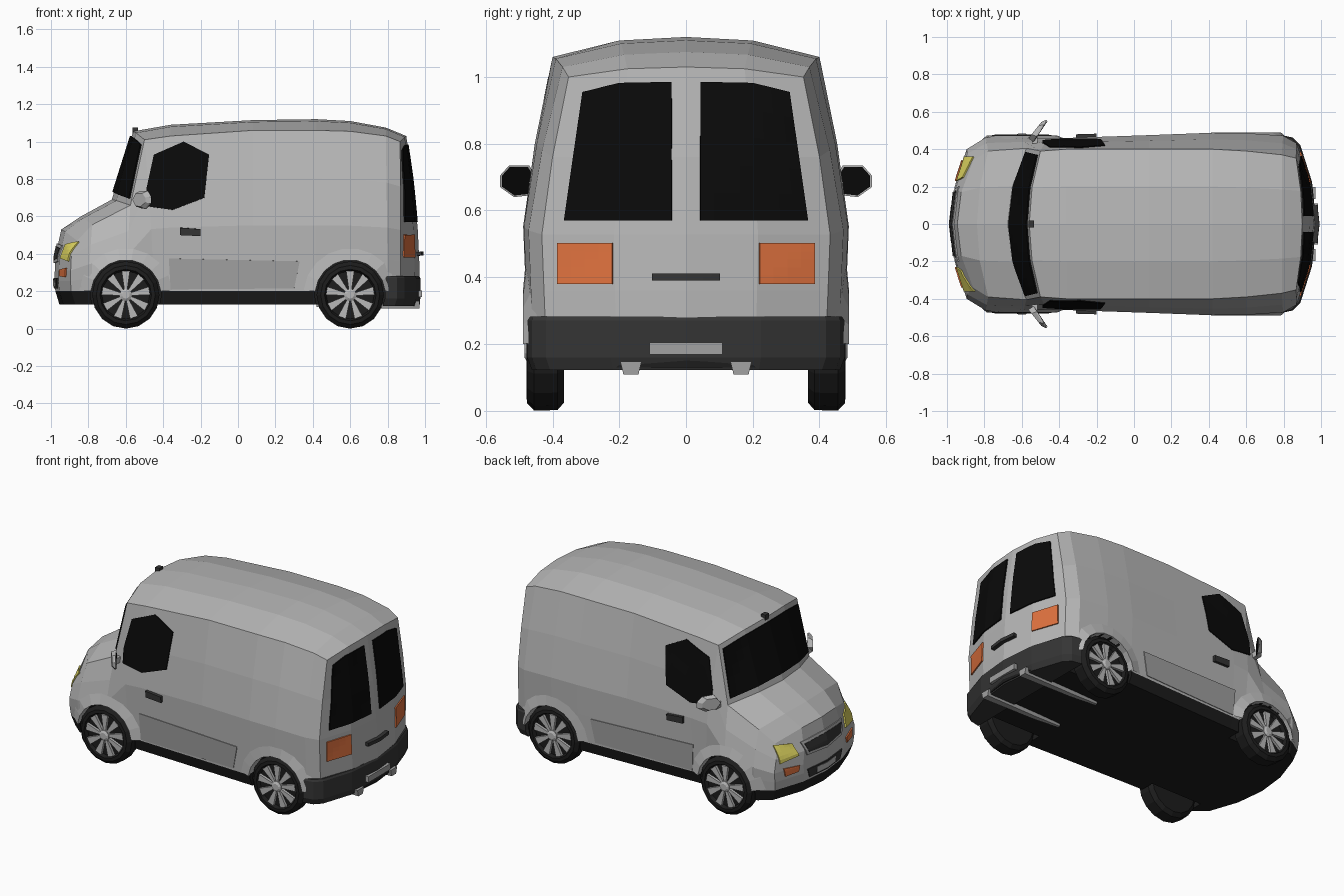
import bpy, bmesh, math
from mathutils import Vector
from mathutils.bvhtree import BVHTree

if "Cube" in bpy.data.objects:
    bpy.data.objects.remove(bpy.data.objects["Cube"])

MATS = {}
COL = dict(dark=(.012, .012, .012), trim=(.035, .035, .035), glass=(.003, .003, .003), grey=(.48, .48, .48),
           yellow=(.75, .68, .12), orange=(.75, .17, .05), panel=(.36, .36, .36))


def mat(key):
    if key not in MATS:
        MATS[key] = bpy.data.materials.new(key)
        MATS[key].diffuse_color = (*COL[key], 1)
    return MATS[key]


def make(name, bm, key="grey"):
    bmesh.ops.recalc_face_normals(bm, faces=bm.faces)
    me = bpy.data.meshes.new(name)
    bm.to_mesh(me)
    bm.free()
    ob = bpy.data.objects.new(name, me)
    bpy.context.collection.objects.link(ob)
    me.materials.append(mat(key))
    return ob


def loft(bm, rings, close=True, caps=True):
    vs = [[bm.verts.new(p) for p in r] for r in rings]
    n = len(vs[0])
    for a, b in zip(vs, vs[1:]):
        for i in range(n if close else n - 1):
            j = (i + 1) % n
            bm.faces.new((a[i], a[j], b[j], b[i]))
    if caps:
        bm.faces.new(vs[0])
        bm.faces.new(vs[-1])


def box(name, lo, hi, key="grey"):
    r = lambda z: [(lo[0], lo[1], z), (hi[0], lo[1], z), (hi[0], hi[1], z), (lo[0], hi[1], z)]
    bm = bmesh.new()
    loft(bm, [r(lo[2]), r(hi[2])])
    return make(name, bm, key)


def lathe(bm, x, z, s, profile, n=16):
    rings = [[(x + r * math.sin(2 * math.pi * i / n), s * y, z - r * math.cos(2 * math.pi * i / n))
              for i in range(n)] for r, y in profile]
    loft(bm, rings)


# Body shell: stations are x low, x top, bow, half width, roof half width, edge z, centre z
STATIONS = [(-.905, -.86, -.085, .40, .34, .47, .53), (-.80, -.78, -.06, .462, .39, .555, .60),
            (-.60, -.575, -.10, .462, .405, .66, .69), (-.45, -.50, -.06, .458, .39, 1.01, 1.055),
            (-.36, -.36, 0, .460, .40, 1.03, 1.09), (.08, .08, 0, .475, .40, 1.06, 1.115),
            (.42, .42, 0, .488, .40, 1.06, 1.12), (.60, .60, 0, .486, .39, 1.055, 1.11),
            (.80, .79, 0, .472, .37, 1.03, 1.075), (.87, .867, .102, .432, .352, 1.0, 1.03)]
FR = (-1, -.5, 0, .5, 1)


def grid(st):
    """Six rows of five points: a full section through the body."""
    xl, xt, bow, w, we, ze, zc = st
    zs = [.13, .2] + [.2 + f * (ze - .2) for f in (.2, .41, .70)] + [ze]
    ys = [.93 * w, .97 * w, .985 * w, w, .6 * w + .4 * we, we]
    rows = []
    for k, (z, y) in enumerate(zip(zs, ys)):
        t = (z - .13) / (ze - .13)
        x = xl + (xt - xl) * t ** 1.6
        if xl < -.9:
            x += (.035, .01, 0, -.006, -.015, 0)[k]     # rounded nose
        b = bow * (1 - .68 * t ** 2.5) if bow > 0 else bow
        rows.append([(x + b * (1 - f * f), f * y,
                      z + ((zc - ze) * (1 - abs(f) ** 2.5) if k == 5 else 0)) for f in FR])
    return rows


def ring(g):
    return g[0] + [r[4] for r in g[1:5]] + g[5][::-1] + [r[0] for r in g[4:0:-1]]


bm = bmesh.new()
grids = [grid(s) for s in STATIONS]
loft(bm, [ring(g) for g in grids], caps=False)
for g in (grids[0], grids[-1]):
    loft(bm, g, close=False, caps=False)
bmesh.ops.remove_doubles(bm, verts=bm.verts, dist=1e-4)
for f in bm.faces:
    f.material_index = 1 if max(v.co.z for v in f.verts) < .21 else 0
bmesh.ops.recalc_face_normals(bm, faces=bm.faces)
BODY = BVHTree.FromBMesh(bm)
body = make("van_body", bm)
body.data.materials.append(mat("dark"))


def hit(axis, s, u, v, off):
    """Project a 2D point onto the body from the side or from an end."""
    o, d = ((u, 2 * s, v), (0, -s, 0)) if axis == "side" else ((2 * s, u, v), (-s, 0, 0))
    return BODY.ray_cast(Vector(o), Vector(d))[0] - Vector(d) * off


def patch(name, axis, s, low, up, key="grey", off=.006, n=4, thick=.008, flip=1):
    """Thin panel hugging the body between a lower and an upper outline."""
    def dense(c):
        return [Vector(a).lerp(Vector(b), i / n) for a, b in zip(c, c[1:]) for i in range(n)] + [Vector(c[-1])]
    pairs = list(zip(dense(low), dense(up)))
    bm = bmesh.new()
    loft(bm, [[hit(axis, s, flip * p[0], p[1], off) for p in (a.lerp(b, j / 5) for a, b in pairs)]
              for j in range(6)], close=False, caps=False)
    bmesh.ops.remove_doubles(bm, verts=bm.verts, dist=1e-5)
    ob = make(name, bm, key)
    m = ob.modifiers.new("thickness", "SOLIDIFY")
    m.thickness, m.offset = thick, 0
    return ob


# Wheel arch cutter
bm = bmesh.new()
for x in (-.6, .6):
    for s in (1, -1):
        lathe(bm, x, .18, s, [(.19, .34), (.19, .62)])
for f in bm.faces:
    f.material_index = 1
cutter = make("arch_cutter", bm)
cutter.data.materials.append(mat("dark"))
cutter.hide_render = True
cutter.display_type = "WIRE"
m = body.modifiers.new("arches", "BOOLEAN")
m.operation, m.object, m.solver = "DIFFERENCE", cutter, "EXACT"

for s, side in ((1, "left"), (-1, "right")):
    for x, end, lip in ((-.6, "front", .474), (.6, "rear", .488)):
        tag = f"{end}_{side}"
        # Tyre, hub and spokes
        bm = bmesh.new()
        lathe(bm, x, .18, s, [(.12, .365), (.155, .365), (.178, .385), (.18, .455), (.158, .476),
                              (.138, .478), (.128, .456)])
        make("tyre_" + tag, bm, "dark")
        bm = bmesh.new()
        lathe(bm, x, .18, s, [(.034, .453), (.034, .476), (.02, .484)], 10)
        for i in range(9):
            a = 2 * math.pi * i / 9
            rad, tan = Vector((math.sin(a), 0, math.cos(a))), Vector((math.cos(a), 0, -math.sin(a)))
            quad = [rad * r + tan * t for r, t in ((.03, -.008), (.03, .008), (.128, .022), (.128, -.022))]
            loft(bm, [[Vector((x, s * y, .18)) + p for p in quad] for y in (.453, .472)])
        make("rim_" + tag, bm)
        # Flared arch lip
        rows = []
        for i in range(10):
            a = math.radians(6 + 168 * i / 9)
            c, q = math.cos(a), math.sin(a)
            o = hit("side", s, x + .25 * c, .18 + .25 * q, .001)
            rows.append([(x + .188 * c, s * .42, .18 + .188 * q), (x + .188 * c, s * lip, .18 + .188 * q), o])
        bm = bmesh.new()
        loft(bm, rows, close=False, caps=False)
        make("arch_flare_" + tag, bm)

    # Side window, door handle and lower panel
    patch("side_window_" + side, "side", s,
          [(-.49, .655), (-.35, .635), (-.18, .70), (-.155, .93)],
          [(-.49, .745), (-.45, .93), (-.29, 1.0), (-.155, .93)], "glass", .004, thick=.006)
    patch("door_handle_" + side, "side", s, [(-.31, .50), (-.20, .495)], [(-.31, .54), (-.20, .532)],
          "trim", .008, thick=.02)
    patch("lower_panel_" + side, "side", s, [(-.36, .21), (.30, .215)], [(-.37, .375), (.33, .36)],
          "panel", .004, n=8, thick=.004)

    # Door mirror with dark glass on its rear face
    hexa = [(.442, .69), (.47, .735), (.53, .735), (.557, .705), (.557, .67), (.515, .64), (.47, .645)]
    sweep = lambda y: -.545 + .6 * (y - .45)
    scaled = lambda d, k: [(sweep(y) + d, s * (.507 + k * (y - .507)), .69 + k * (z - .69)) for y, z in hexa]
    bm = bmesh.new()
    loft(bm, [scaled(-.015, .75), scaled(.008, 1), scaled(.016, 1)])
    make("mirror_" + side, bm)
    bm = bmesh.new()
    loft(bm, [scaled(.016, .9), scaled(.02, .9)])
    make("mirror_glass_" + side, bm, "glass")
    box("mirror_arm_" + side, (-.545, min(s * .43, s * .48), .65), (-.515, max(s * .43, s * .48), .685))

    # Front and rear lamps, rear door windows
    patch("headlight_" + side, "end", -1, [(.23, .375), (.36, .36)], [(.25, .45), (.36, .465)],
          "yellow", .006, flip=s)
    patch("turn_lamp_" + side, "end", -1, [(.24, .28), (.33, .275)], [(.23, .315), (.34, .325)],
          "orange", .006, flip=s)
    patch("tail_lamp_" + side, "end", 1, [(.22, .38), (.385, .38)], [(.22, .502), (.385, .502)],
          "orange", .004, flip=s)
    patch("rear_window_" + side, "end", 1, [(.043, .57), (.2, .57), (.365, .57)],
          [(.043, .985), (.2, .982), (.31, .955)], "glass", .004, flip=s)

    # Exhaust pipes under the tail
    y = s * .165
    bm = bmesh.new()
    loft(bm, [[(x, y + a * w, z + b) for a, b in ((-.7, -.02), (.7, -.02), (1, .02), (-1, .02))]
              for x, w, z in ((.42, .012, .135), (.6, .022, .128), (.97, .032, .128))])
    make("exhaust_" + side, bm, "panel")

# Windscreen, grille, intake and rear latch
patch("windscreen", "end", -1, [(-.385, .695), (-.2, .72), (0, .73), (.2, .72), (.385, .695)],
      [(-.37, .985), (-.2, 1.02), (0, 1.03), (.2, 1.02), (.37, .985)], "glass", .006)
patch("grille_frame", "end", -1, [(-.17, .36), (0, .35), (.17, .36)], [(-.2, .445), (0, .455), (.2, .445)],
      "grey", .004)
patch("grille", "end", -1, [(-.155, .375), (0, .365), (.155, .375)], [(-.18, .43), (0, .44), (.18, .43)],
      "trim", .006)
patch("lower_intake", "end", -1, [(-.15, .215), (.15, .215)], [(-.17, .27), (.17, .27)], "trim", .003)
patch("front_plate", "end", -1, [(-.09, .225), (.09, .225)], [(-.09, .26), (.09, .26)], "grey", .005)
patch("rear_latch", "end", 1, [(-.1, .39), (0, .39), (.1, .39)], [(-.1, .411), (0, .411), (.1, .411)],
      "trim", .012, thick=.025)

# Rear bumper wrapping the tail, plate step and roof aerial
half = [(.785, .476), (.85, .462), (.89, .42), (.952, .225)]
plan = half + [(.975, 0)] + [(x, -y) for x, y in half[::-1]]
bm = bmesh.new()
loft(bm, [[(x - .012, y * .97, .122) for x, y in plan], [(x, y, .16) for x, y in plan],
          [(x, y, .27) for x, y in plan], [(x - .006, y * .99, .282) for x, y in plan]])
make("rear_bumper", bm, "trim")
box("rear_plate", (.95, -.11, .168), (.985, .11, .205), "panel")
box("roof_aerial", (-.565, -.018, 1.04), (-.535, .018, 1.075), "trim")

for m in bpy.data.materials:
    if m.users and not m.is_grease_pencil:
        m.use_nodes = True
        m.node_tree.nodes["Principled BSDF"].inputs["Base Color"].default_value = m.diffuse_color
